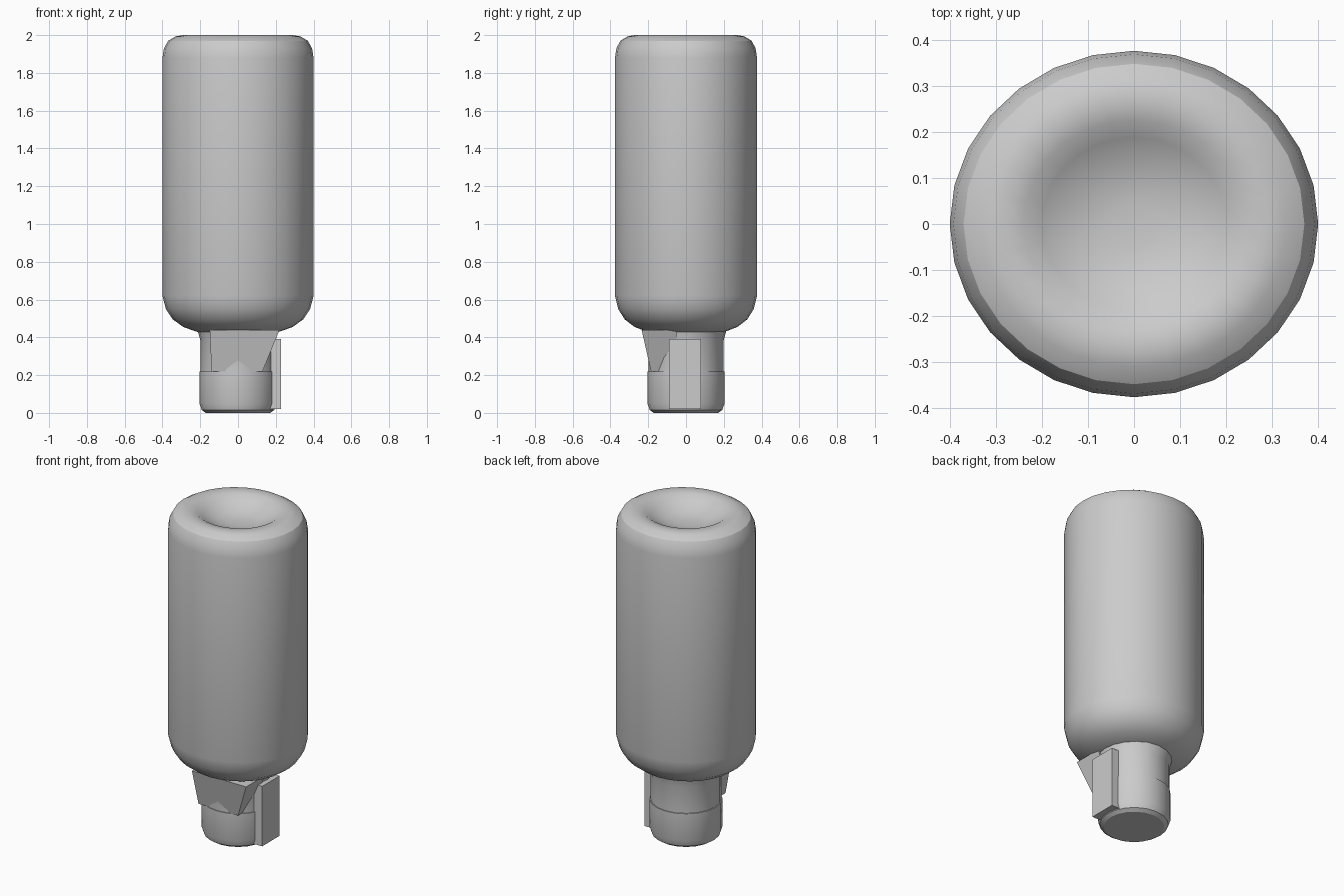
import bpy, bmesh, math

if "Cube" in bpy.data.objects:
    bpy.data.objects.remove(bpy.data.objects["Cube"])


def finish(bm, name):
    bmesh.ops.recalc_face_normals(bm, faces=bm.faces)
    mesh = bpy.data.meshes.new(name)
    bm.to_mesh(mesh)
    bm.free()
    obj = bpy.data.objects.new(name, mesh)
    bpy.context.collection.objects.link(obj)
    return obj


def lathe(name, profile, sides, sx=1.0, sy=1.0):
    """Revolve (radius, z) points around z, closing both ends."""
    bm = bmesh.new()
    rings = []
    for r, z in profile:
        rings.append([bm.verts.new((r * sx * math.cos(2 * math.pi * i / sides),
                                    r * sy * math.sin(2 * math.pi * i / sides), z))
                      for i in range(sides)])
    for a, b in zip(rings, rings[1:]):
        for i in range(sides):
            j = (i + 1) % sides
            bm.faces.new((a[i], a[j], b[j], b[i]))
    bm.faces.new(rings[0])
    bm.faces.new(rings[-1])
    return finish(bm, name)


def hull(name, points):
    bm = bmesh.new()
    for p in points:
        bm.verts.new(p)
    bmesh.ops.convex_hull(bm, input=bm.verts)
    return finish(bm, name)


# Upturned bottle: slightly oval body, rounded shoulder, dished base on top
body = lathe("bottle_body", [
    (0.17, 0.42), (0.22, 0.43), (0.29, 0.455), (0.345, 0.495), (0.382, 0.55),
    (0.40, 0.62), (0.40, 1.88), (0.392, 1.93), (0.37, 1.97), (0.33, 1.993),
    (0.29, 2.0), (0.24, 1.993), (0.20, 1.965), (0.12, 1.93), (0.05, 1.92)],
    28, 1.0, 0.94)

# Straight neck with a slightly wider cap at the floor
neck = lathe("bottle_neck", [(0.198, 0.2), (0.198, 0.38), (0.215, 0.44)], 20)
cap = lathe("bottle_cap", [
    (0.17, 0.0), (0.192, 0.015), (0.204, 0.05), (0.204, 0.22), (0.18, 0.22)], 20)

for obj in (body, neck, cap):
    bpy.ops.object.select_all(action='DESELECT')
    obj.select_set(True)
    bpy.context.view_layer.objects.active = obj
    bpy.ops.object.shade_smooth_by_angle(angle=math.radians(30))

# Flat flare under the shoulder at the front
hull("front_flare", [
    (-0.15, -0.235, 0.44), (0.22, -0.235, 0.44), (0.22, -0.05, 0.44), (-0.15, -0.05, 0.44),
    (-0.14, -0.185, 0.22), (0.13, -0.185, 0.22), (0.13, -0.05, 0.22), (-0.14, -0.05, 0.22)])

# Thin raised panel on the right of the neck
hull("neck_side_panel", [(x, y, z) for x in (0.15, 0.228)
                         for y in (-0.09, 0.08) for z in (0.02, 0.39)])
